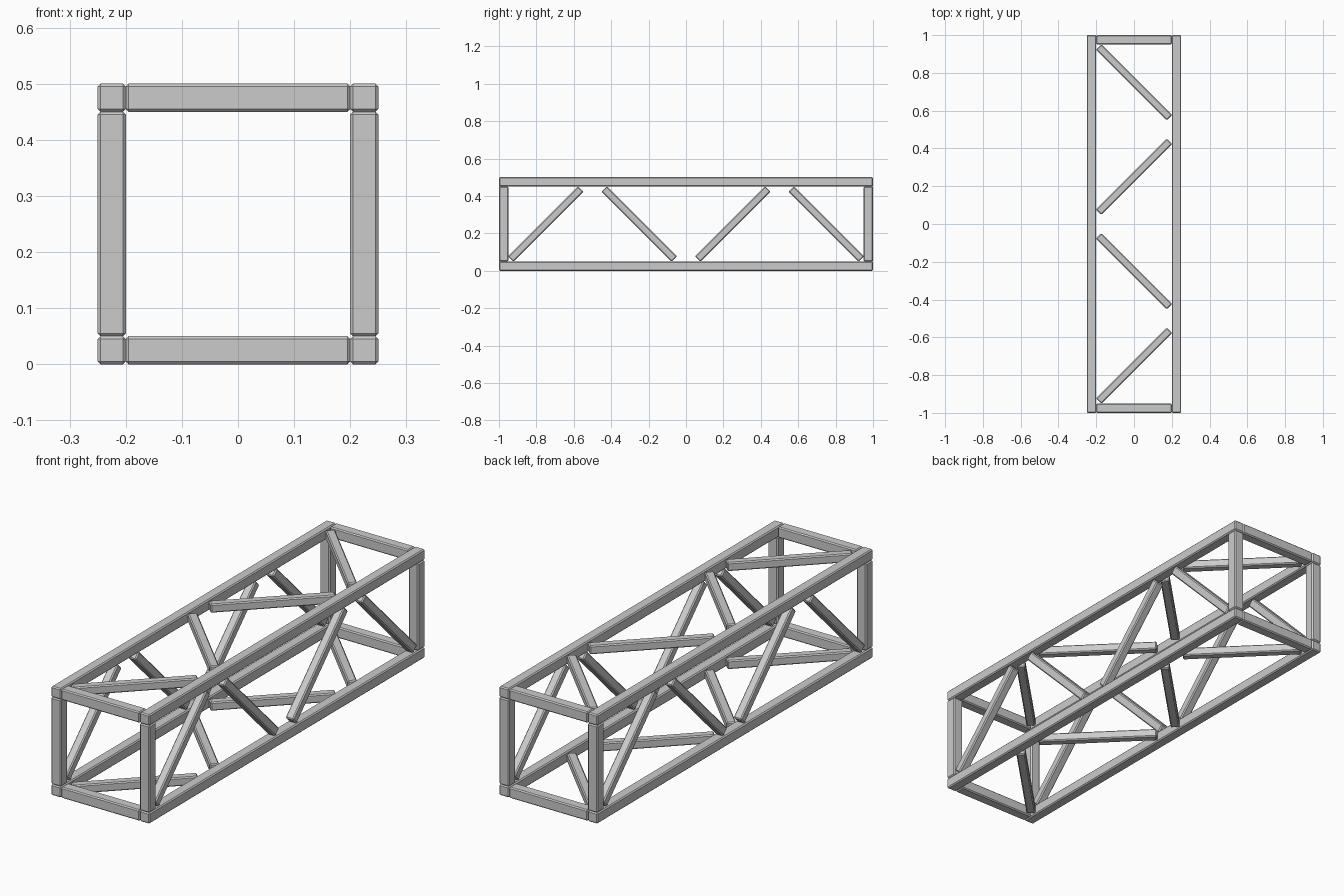
import bpy
from math import radians

if "Cube" in bpy.data.objects:
    bpy.data.objects.remove(bpy.data.objects["Cube"])

BEAM, BRACE, CHAMFER = 0.05, 0.04, 0.005
OFF = 0.225          # chord centre offset from the truss axis
MID = 0.25           # height of the truss axis


def bar(name, size, loc, rot=(0, 0, 0)):
    """Square bar with chamfered edges."""
    bpy.ops.mesh.primitive_cube_add(size=1, location=loc)
    ob = bpy.context.object
    ob.name = name
    for v in ob.data.vertices:
        v.co = [c * s for c, s in zip(v.co, size)]
    ob.rotation_euler = rot
    mod = ob.modifiers.new("chamfer", 'BEVEL')
    mod.width = CHAMFER
    mod.segments = 1
    return ob


# Four long chords
for sx, side in ((-1, "left"), (1, "right")):
    for sz, level in ((-1, "bottom"), (1, "top")):
        bar(f"chord_{level}_{side}", (BEAM, 2, BEAM), (sx * OFF, 0, MID + sz * OFF))

# End frames: posts and crossbars between the chords
for y, end in ((-0.975, "front"), (0.975, "back")):
    for sx, side in ((-1, "left"), (1, "right")):
        bar(f"post_{end}_{side}", (BEAM, BEAM, 0.4), (sx * OFF, y, MID))
    for sz, level in ((-1, "bottom"), (1, "top")):
        bar(f"crossbar_{end}_{level}", (0.4, BEAM, BEAM), (0, y, MID + sz * OFF))

# Zigzag braces on all four long faces
LENGTH = 0.53
for i, y in enumerate((-0.75, -0.25, 0.25, 0.75)):
    angle = radians(45 if i % 2 == 0 else -45)
    for s, side, level in ((-1, "left", "bottom"), (1, "right", "top")):
        bar(f"brace_{side}_{i + 1}", (BRACE, LENGTH, BRACE),
            (s * OFF, y, MID), (angle, 0, 0))
        bar(f"brace_{level}_{i + 1}", (BRACE, LENGTH, BRACE),
            (0, y, MID + s * OFF), (0, 0, -angle))
